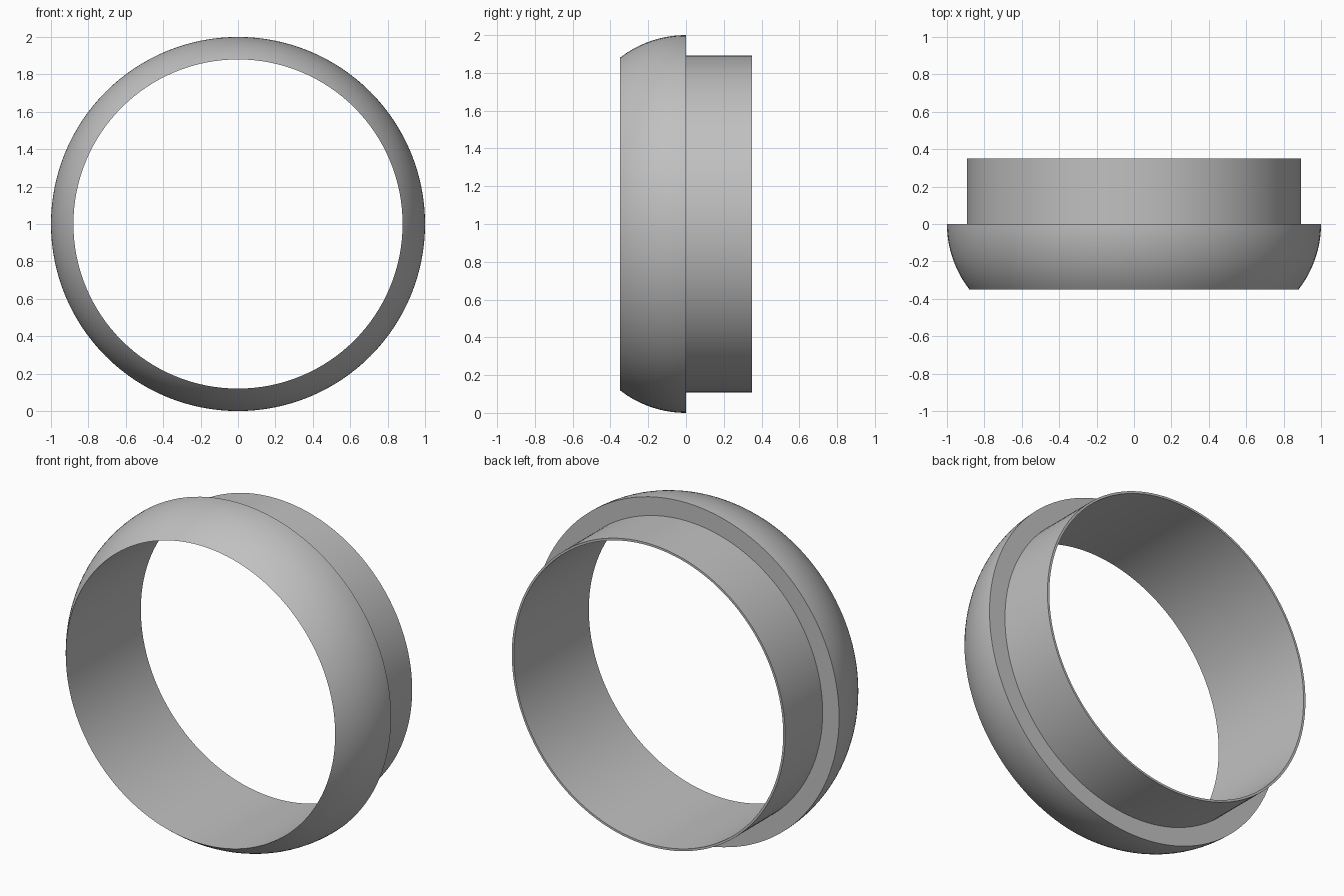
import bpy
import bmesh
import math

cube = bpy.data.objects.get("Cube")
if cube:
    bpy.data.objects.remove(cube, do_unlink=True)

SEGMENTS = 128
BORE = 0.88          # radius of the hole
SLEEVE = 0.893       # outer radius of the thin rear sleeve
DEPTH = 0.35         # reach in front of and behind the shoulder
ROUND = 0.57         # radius of the rounded front
ARC_STEPS = 16

grey = bpy.data.materials.new("plain grey")
grey.use_nodes = True
colour = (0.53, 0.53, 0.53, 1)
grey.diffuse_color = colour
grey.node_tree.nodes["Principled BSDF"].inputs["Base Color"].default_value = colour

# Cross-section as (radius, y): rounded front, shoulder step, sleeve, bore
sweep = math.asin(DEPTH / ROUND)
profile = [(BORE, -DEPTH)]
for i in range(1, ARC_STEPS + 1):
    a = sweep * (1 - i / ARC_STEPS)
    profile.append((1 - ROUND + ROUND * math.cos(a), -ROUND * math.sin(a)))
profile += [(SLEEVE, 0), (SLEEVE, DEPTH), (BORE, DEPTH)]

# Turn the closed section around the y axis
bm = bmesh.new()
rings = []
for s in range(SEGMENTS):
    t = math.tau * s / SEGMENTS
    rings.append([bm.verts.new((r * math.cos(t), y, 1 + r * math.sin(t)))
                  for r, y in profile])
count = len(profile)
for s in range(SEGMENTS):
    here, after = rings[s], rings[(s + 1) % SEGMENTS]
    for k in range(count):
        n = (k + 1) % count
        bm.faces.new((here[k], here[n], after[n], after[k]))
bmesh.ops.recalc_face_normals(bm, faces=bm.faces)

mesh = bpy.data.meshes.new("flanged_ring")
bm.to_mesh(mesh)
bm.free()
mesh.materials.append(grey)
ring = bpy.data.objects.new("flanged_ring", mesh)
bpy.context.collection.objects.link(ring)

# Smooth curved walls, crisp rims
bpy.ops.object.select_all(action="DESELECT")
ring.select_set(True)
bpy.context.view_layer.objects.active = ring
bpy.ops.object.shade_smooth_by_angle(angle=math.radians(30))
